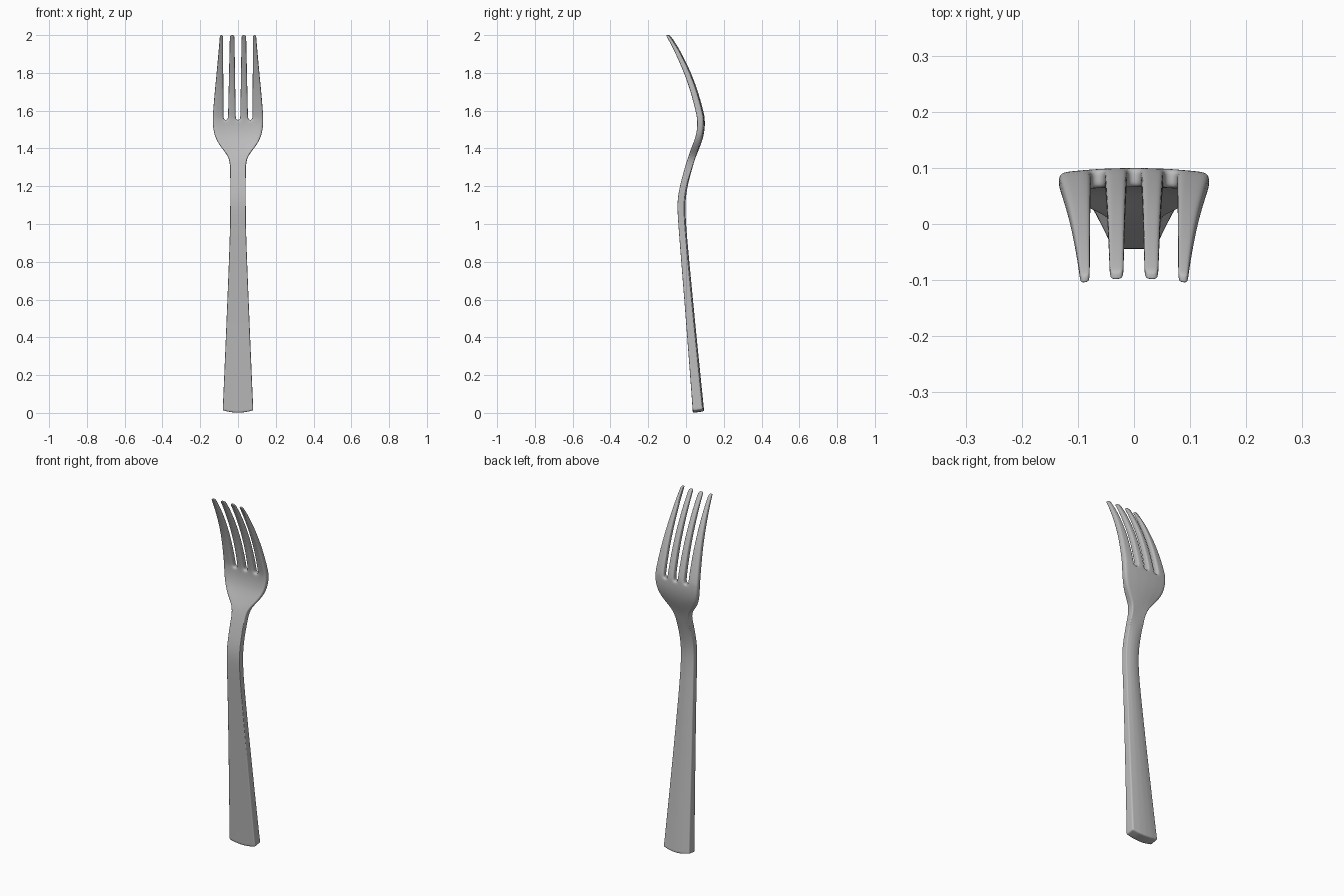
import bpy, bmesh

if "Cube" in bpy.data.objects:
    bpy.data.objects.remove(bpy.data.objects["Cube"])

steel = bpy.data.materials.new("steel_grey")
steel.use_nodes = True
GREY = (0.5, 0.5, 0.5, 1)
steel.diffuse_color = GREY
steel.node_tree.nodes["Principled BSDF"].inputs["Base Color"].default_value = GREY

# Profile stations: height, front y, back y, half width
STATIONS = [
    (0.0, .036, .096, .081), (.05, .033, .092, .079), (.5, -.001, .046, .06),
    (.9, -.033, .008, .044), (1.04, -.044, -.003, .041), (1.13, -.047, -.004, .041),
    (1.22, -.028, .012, .041), (1.31, -.003, .037, .041), (1.36, .013, .053, .05),
    (1.41, .037, .075, .094), (1.46, .058, .092, .122), (1.51, .066, .1, .132),
    (1.55, .066, .1, .134), (1.58, .062, .098, .133), (1.7, .032, .065, .123),
    (1.8, -.003, .028, .113), (1.9, -.047, -.02, .104), (1.97, -.082, -.062, .098),
    (2.0, -.1, -.084, .096),
]
SLOT_Z = 1.55                       # height of the slot bottoms
BASE = (.012, .053, .077, .134)     # tine edges at the slot bottoms
TIP = (.019, .043, .079, .098)      # tine edges at the tips
SLOTS = (1, 3, 5)                   # cells left open above SLOT_Z
COLS = 7


def half_edges(z, w):
    """Distances of the four column lines from the middle."""
    if z <= SLOT_Z:
        return [e / BASE[3] * w for e in BASE]
    t = (z - SLOT_Z) / (2 - SLOT_Z)
    return [a + (b - a) * t for a, b in zip(BASE[:3], TIP)] + [w]


def filled(i, j):
    if not (0 <= i < len(STATIONS) - 1 and 0 <= j < COLS):
        return False
    return STATIONS[i][0] < SLOT_Z or j not in SLOTS


bm = bmesh.new()
crease = bm.edges.layers.float.new("crease_edge")
grid = {}
for i, (z, front, back, w) in enumerate(STATIONS):
    half = half_edges(z, w)
    for j, x in enumerate([-h for h in reversed(half)] + half):
        edge = (x / w) ** 2
        bowl = .008 * edge if z > 1.4 else 0        # dished head
        thin = .008 * edge if z < 1.3 else 0        # handle back slightly crowned
        lift = .012 * edge if i == 0 else 0         # bowed handle end
        grid[i, j, 0] = bm.verts.new((x, front - bowl, z + lift))
        grid[i, j, 1] = bm.verts.new((x, back - bowl - thin, z + lift + (.008 if i == 0 else 0)))

# Front and back skins, with walls wherever a cell borders open space
walls = set()
for i in range(len(STATIONS) - 1):
    for j in range(COLS):
        if not filled(i, j):
            continue
        for s in (0, 1):
            bm.faces.new([grid[i + a, j + b, s] for a, b in ((0, 0), (0, 1), (1, 1), (1, 0))])
        sides = (((i - 1, j), (i, j), (i, j + 1)), ((i + 1, j), (i + 1, j), (i + 1, j + 1)),
                 ((i, j - 1), (i, j), (i + 1, j)), ((i, j + 1), (i, j + 1), (i + 1, j + 1)))
        for near, p, q in sides:
            if not filled(*near):
                walls.add(bm.faces.new((grid[p + (0,)], grid[q + (0,)],
                                        grid[q + (1,)], grid[p + (1,)])))

# Crisp rim on the handle, softer on the tines
for e in bm.edges:
    count = sum(f in walls for f in e.link_faces)
    z = min(v.co.z for v in e.verts)
    if count == 1:
        e[crease] = .45 if z < 1.3 else .33
    elif count == 2 and z < .03 and abs(e.verts[0].co.x) > .075 and abs(e.verts[1].co.x) > .075:
        e[crease] = .45 if e.calc_length() > .04 else 0
    elif count == 2 and z > 1.98:
        e[crease] = .25

bmesh.ops.delete(bm, geom=[v for v in bm.verts if not v.link_faces], context="VERTS")
bmesh.ops.recalc_face_normals(bm, faces=bm.faces)
for f in bm.faces:
    f.smooth = True
mesh = bpy.data.meshes.new("fork_body")
bm.to_mesh(mesh)
bm.free()
mesh.materials.append(steel)
fork = bpy.data.objects.new("fork_body", mesh)
bpy.context.collection.objects.link(fork)
smooth = fork.modifiers.new("rounding", "SUBSURF")
smooth.levels = smooth.render_levels = 3
